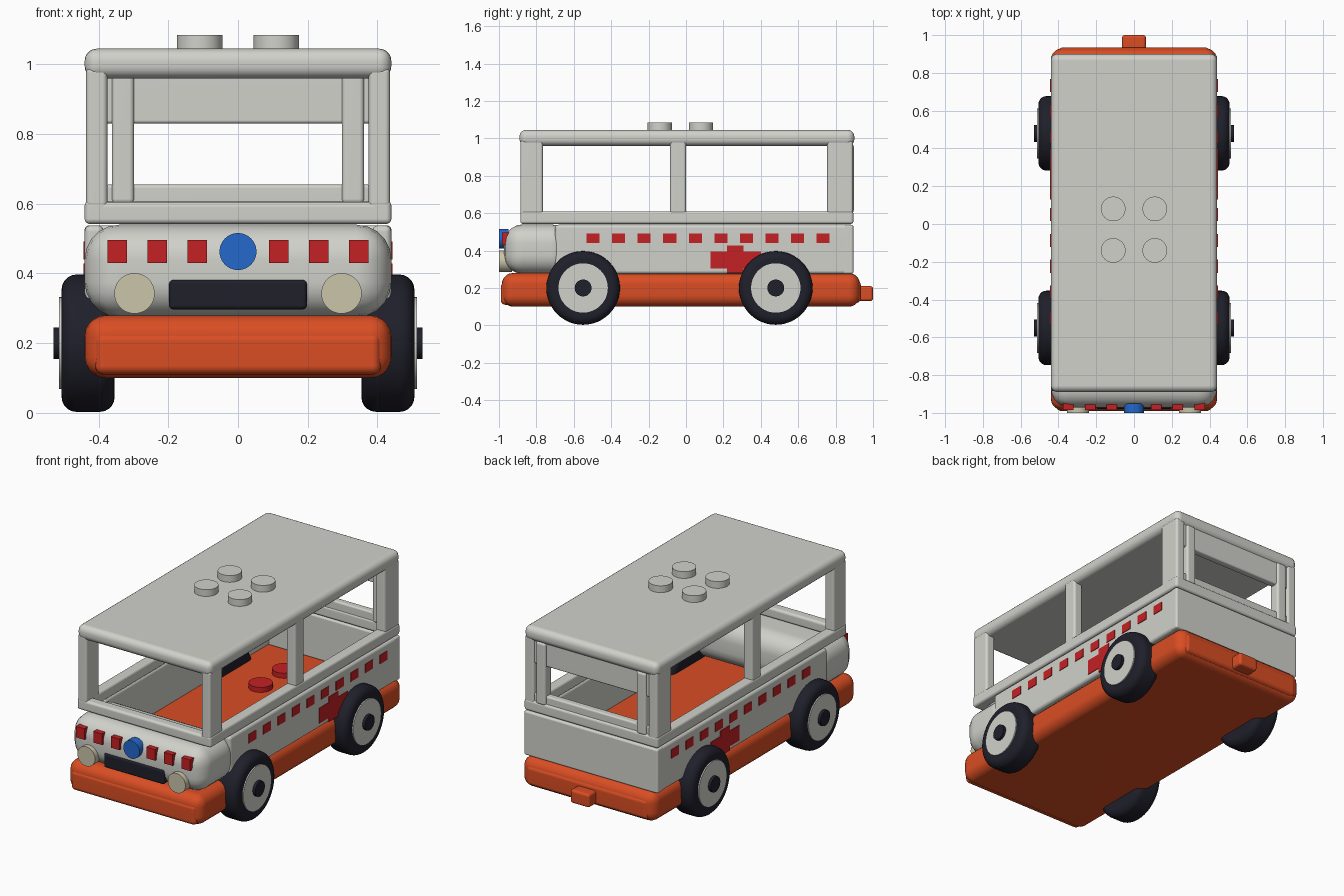
import bpy, bmesh
from math import pi
from mathutils import Matrix, Vector

cube = bpy.data.objects.get("Cube")
if cube:
    bpy.data.objects.remove(cube, do_unlink=True)


def material(name, rgb):
    m = bpy.data.materials.new(name)
    m.use_nodes = True
    m.diffuse_color = (*rgb, 1)
    m.node_tree.nodes["Principled BSDF"].inputs["Base Color"].default_value = (*rgb, 1)
    return m


WHITE = material("warm white", (0.64, 0.64, 0.60))
ORANGE = material("orange", (0.70, 0.075, 0.017))
BLACK = material("dark rubber", (0.014, 0.014, 0.024))
RED = material("red", (0.56, 0.015, 0.017))
BLUE = material("blue", (0.018, 0.14, 0.60))
CREAM = material("cream", (0.60, 0.56, 0.40))


def finish(name, bm, mat):
    me = bpy.data.meshes.new(name)
    bm.to_mesh(me)
    bm.free()
    me.materials.append(mat)
    ob = bpy.data.objects.new(name, me)
    bpy.context.collection.objects.link(ob)
    bpy.ops.object.select_all(action="DESELECT")
    ob.select_set(True)
    bpy.context.view_layer.objects.active = ob
    bpy.ops.object.shade_smooth_by_angle()
    normals = ob.modifiers.new("flat faces", "WEIGHTED_NORMAL")
    normals.keep_sharp = True
    return ob


def box(name, x, y, z, mat, round_by=0.0):
    """Box between (min, max) ranges, with rounded edges."""
    bm = bmesh.new()
    bmesh.ops.create_cube(bm, size=1)
    for v in bm.verts:
        v.co = Vector([(r[0] + r[1]) / 2 + c * (r[1] - r[0])
                       for r, c in zip((x, y, z), v.co)])
    if round_by:
        bmesh.ops.bevel(bm, geom=bm.edges[:], offset=round_by, segments=5,
                        profile=0.5, affect="EDGES", clamp_overlap=True)
    return finish(name, bm, mat)


def disc(name, centre, radius, depth, axis, mat, round_by=0.0):
    """Cylinder along an axis, with optionally rounded rims."""
    bm = bmesh.new()
    bmesh.ops.create_cone(bm, cap_ends=True, segments=48, radius1=radius,
                          radius2=radius, depth=depth)
    if round_by:
        rims = [e for e in bm.edges if abs(e.verts[0].co.z - e.verts[1].co.z) < 1e-4]
        bmesh.ops.bevel(bm, geom=rims, offset=round_by, segments=5,
                        profile=0.5, affect="EDGES")
    turn = {"x": Matrix.Rotation(pi / 2, 4, "Y"), "y": Matrix.Rotation(pi / 2, 4, "X"),
            "z": Matrix.Identity(4)}[axis]
    bm.transform(Matrix.Translation(centre) @ turn)
    return finish(name, bm, mat)


def both(x0, x1, side):
    return tuple(sorted((x0 * side, x1 * side)))


W = 0.44

# Chassis with floor and tow hitch
box("chassis", (-W, W), (-0.985, 0.93), (0.10, 0.28), ORANGE, 0.06)
box("front_bumper_panel", (-0.41, 0.41), (-0.99, -0.9), (0.11, 0.23), ORANGE, 0.025)
box("rear_bumper_panel", (-0.40, 0.40), (0.85, 0.935), (0.12, 0.24), ORANGE, 0.025)
box("tow_hitch", (-0.063, 0.063), (0.88, 1.0), (0.13, 0.21), ORANGE, 0.015)

# Lower body: rounded nose, hollow tub
box("nose", (-W, W), (-0.972, -0.62), (0.275, 0.54), WHITE, 0.1)
box("rear_wall", (-W, W), (0.84, 0.895), (0.275, 0.538), WHITE, 0.012)

# Cabin frame
box("windscreen_sill", (-W, W), (-0.885, -0.82), (0.542, 0.605), WHITE, 0.015)
box("rear_sill", (-W, W), (0.835, 0.895), (0.542, 0.61), WHITE, 0.015)
box("rear_window_ledge", (-0.38, 0.38), (0.84, 0.885), (0.59, 0.655), WHITE, 0.01)
box("rear_header", (-0.38, 0.38), (0.84, 0.885), (0.83, 0.98), WHITE, 0.01)
box("roof", (-W, W), (-0.89, 0.9), (0.96, 1.045), WHITE, 0.035)

for side, label in ((1, "left"), (-1, "right")):
    box(f"{label}_body_side", both(0.385, W, side), (-0.70, 0.895), (0.275, 0.538), WHITE, 0.018)
    box(f"{label}_window_sill", both(0.375, W, side), (-0.885, 0.895), (0.542, 0.61), WHITE, 0.015)
    for part, y in (("front", (-0.885, -0.765)), ("middle", (-0.085, 0.0)),
                    ("rear", (0.755, 0.893))):
        box(f"{label}_{part}_pillar", both(0.375, 0.436, side), y, (0.59, 0.99), WHITE, 0.014)
    box(f"{label}_rear_window_post", both(0.298, 0.362, side), (0.83, 0.897),
        (0.60, 0.97), WHITE, 0.014)

    # Wheels
    for part, y in (("front", -0.55), ("rear", 0.48)):
        disc(f"{label}_{part}_tyre", (side * 0.43, y, 0.2), 0.197, 0.152, "x", BLACK, 0.042)
        disc(f"{label}_{part}_rim", (side * 0.49, y, 0.2), 0.132, 0.046, "x", WHITE)
        disc(f"{label}_{part}_hub", (side * 0.505, y, 0.2), 0.045, 0.05, "x", BLACK)

    # Side markings: row of squares and a cross
    plate = both(0.435, W + 0.004, side)
    for i in range(10):
        y = -0.497 + 0.1367 * i
        box(f"{label}_side_square_{i + 1}", plate, (y - 0.035, y + 0.035), (0.44, 0.492), RED)
    box(f"{label}_cross_bar", plate, (0.13, 0.40), (0.305, 0.395), RED)
    box(f"{label}_cross_upright", plate, (0.22, 0.308), (0.28, 0.428), RED)

    # Nose lamps and red blocks
    disc(f"{label}_headlamp", (side * 0.297, -0.965, 0.343), 0.058, 0.07, "y", CREAM)
    for i in range(3):
        x = side * (0.117 + 0.115 * i)
        box(f"{label}_nose_block_{i + 1}", (x - 0.028, x + 0.028), (-0.985, -0.93),
            (0.43, 0.496), RED)

# Nose centre details
disc("nose_light", (0, -0.975, 0.463), 0.053, 0.05, "y", BLUE)
box("grille", (-0.198, 0.198), (-0.98, -0.94), (0.297, 0.382), BLACK, 0.012)

# Roof and floor studs
for i, (x, y) in enumerate((x, y) for x in (-0.11, 0.11) for y in (0, 0.22)):
    disc(f"roof_stud_{i + 1}", (x, y - 0.14, 1.06), 0.065, 0.05, "z", WHITE)
    disc(f"floor_stud_{i + 1}", (x, y + 0.37, 0.285), 0.065, 0.05, "z", RED)
